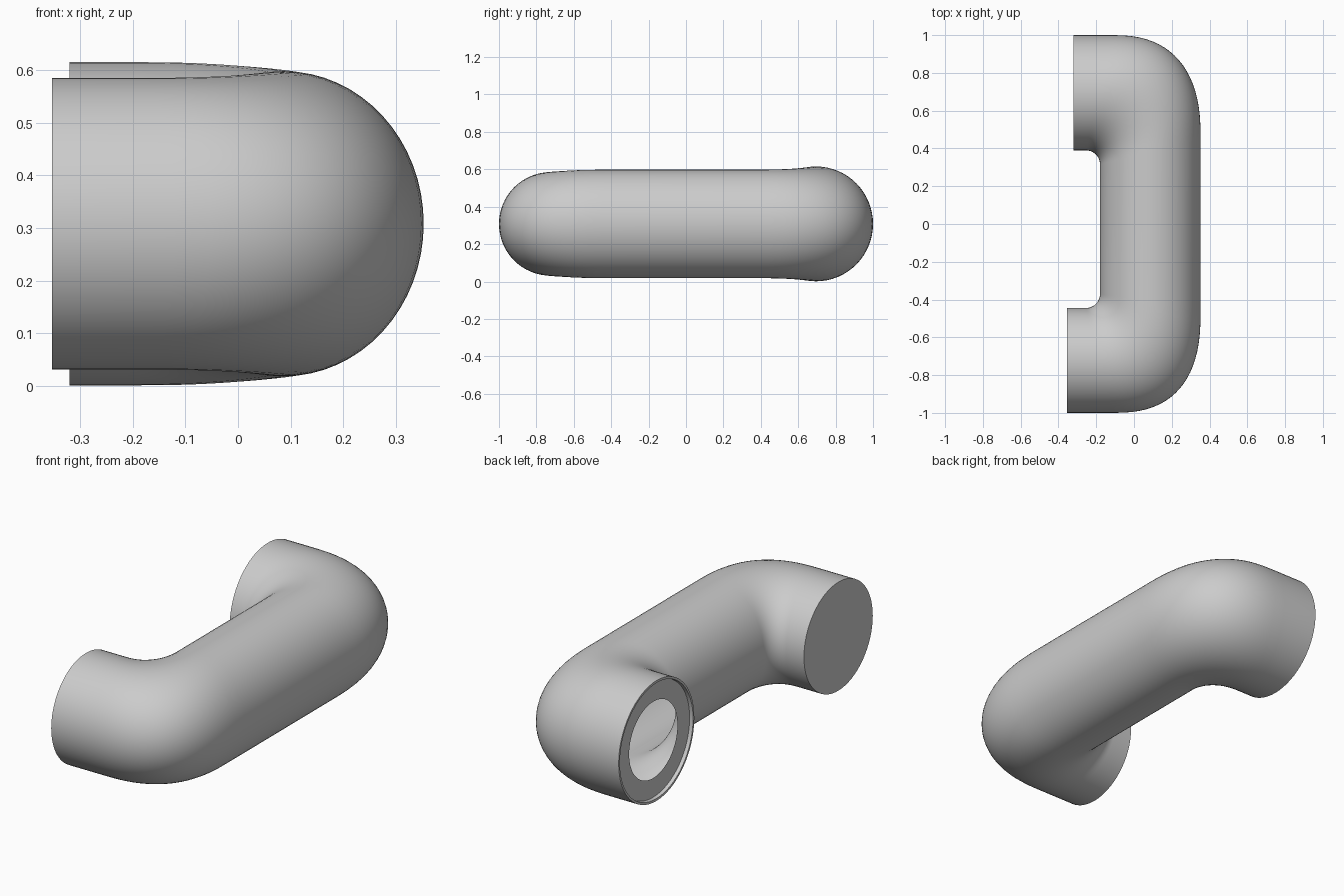
import bpy, bmesh
from math import sin, cos, pi

if "Cube" in bpy.data.objects:
    bpy.data.objects.remove(bpy.data.objects["Cube"])

SEG = 64      # sides of the tube
STEPS = 20    # sections per elbow
ZC = 0.308    # height of the tube axis
TUBE_H = 0.29


def lerp(a, b, t):
    return a + (b - a) * t


def elbow(side, wall, leg_h, end_x, power):
    """Sections (inner point, outer point, half height) from leg end to tube.
    The outer side is a superellipse, so the corner bulges."""
    r = 0.075
    e = 2 / power
    out = [((end_x, wall), (end_x, 1.0), leg_h)]
    for i in range(STEPS + 1):
        s = i / STEPS
        t = s * pi / 2
        sn, cs = sin(t), max(cos(t), 0.0)
        inner = (-0.18 - r + r * sn, wall - r + r * cs)
        outer = (-0.12 + 0.473 * sn ** e, 0.45 + 0.55 * cs ** e)
        s = s * s * (3 - 2 * s)
        out.append((inner, outer, lerp(leg_h, TUBE_H, s)))
    return [((a[0], side * a[1]), (b[0], side * b[1]), h) for a, b, h in out]


def ring(bm, inner, outer, h):
    """Elliptical section spanning the inner and outer points."""
    verts = []
    for k in range(SEG):
        a = 2 * pi * k / SEG
        f = 0.5 + 0.5 * cos(a)
        verts.append(bm.verts.new((lerp(inner[0], outer[0], f),
                                   lerp(inner[1], outer[1], f),
                                   ZC + h * sin(a))))
    return verts


def bridge(bm, a, b):
    for k in range(SEG):
        n = (k + 1) % SEG
        bm.faces.new((a[k], a[n], b[n], b[k]))


bm = bmesh.new()

# Recessed socket face with a round opening in the back leg
yc = 0.695
socket = [(-0.302, 0.195), (-0.302, 0.293), (-0.32, 0.295)]
sections = [((x, yc - r), (x, yc + r), r) for x, r in socket]

# Back elbow, straight tube, front elbow
sections += elbow(1, 0.39, 0.307, -0.32, 2.5)
sections += reversed(elbow(-1, 0.445, 0.277, -0.354, 2.6))

rings = [ring(bm, *s) for s in sections]
for a, b in zip(rings, rings[1:]):
    bridge(bm, a, b)

# Flat cap on the front leg
bm.faces.new(rings[-1])
bmesh.ops.recalc_face_normals(bm, faces=bm.faces)

# Make the tube's outer side face outward
probe = max(bm.faces, key=lambda f: f.calc_center_median().x)
if probe.normal.x < 0:
    bmesh.ops.reverse_faces(bm, faces=bm.faces)

mesh = bpy.data.meshes.new("pipe_elbow_tube")
bm.to_mesh(mesh)
bm.free()
pipe = bpy.data.objects.new("pipe_elbow_tube", mesh)
bpy.context.collection.objects.link(pipe)
bpy.context.view_layer.objects.active = pipe
pipe.select_set(True)
bpy.ops.object.shade_smooth_by_angle(angle=0.6)
